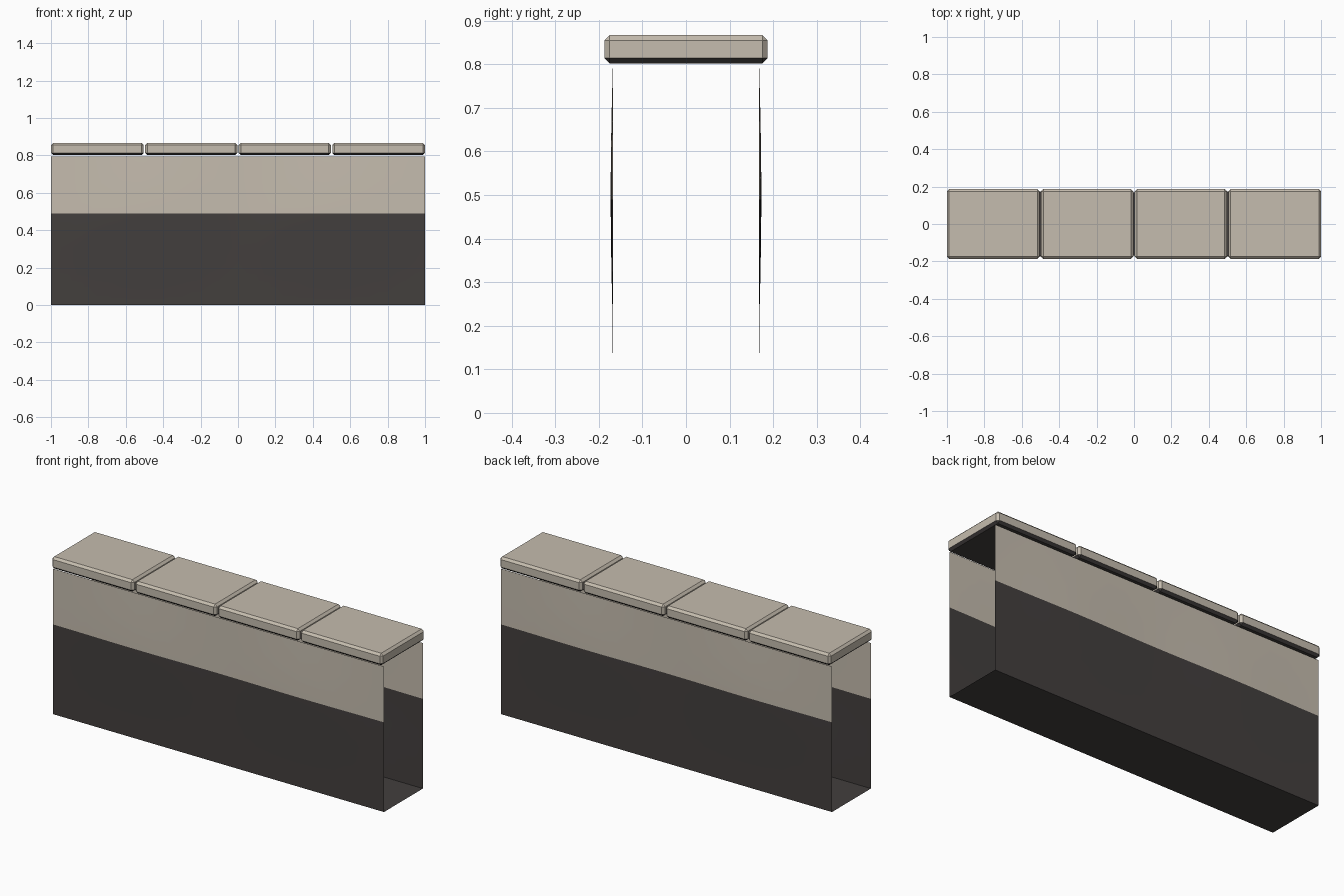
import bpy, bmesh, math

if "Cube" in bpy.data.objects:
    bpy.data.objects.remove(bpy.data.objects["Cube"])


def material(name, rgb):
    m = bpy.data.materials.new(name)
    m.diffuse_color = (*rgb, 1)
    m.use_nodes = True
    m.node_tree.nodes["Principled BSDF"].inputs["Base Color"].default_value = m.diffuse_color
    return m


beige = material("beige stone", (0.56, 0.505, 0.425))
dark = material("dark grey base", (0.056, 0.050, 0.048))


def finish(bm, name):
    mesh = bpy.data.meshes.new(name)
    bm.to_mesh(mesh)
    bm.free()
    mesh.materials.append(beige)
    mesh.materials.append(dark)
    obj = bpy.data.objects.new(name, mesh)
    bpy.context.collection.objects.link(obj)
    return obj


HALF_DEPTH = 0.168
SPLIT = 0.49          # height where the dark paint ends
ROWS = [0, 0.12, 0.225, 0.31, 0.40, SPLIT, 0.58, 0.68, 0.795]
COLS = 20


def bulge(x, z):
    # two very shallow swellings along the wall
    if not 0.2 < z < 0.79:
        return 0
    return 0.005 * math.sin(math.pi * (z - 0.2) / 0.6) * math.sin(math.pi * x) ** 2


# Thin front and back wall sheets, painted dark below and beige above
for side, name in ((-1, "front_wall"), (1, "back_wall")):
    bm = bmesh.new()
    grid = []
    for z in ROWS:
        row = []
        for i in range(COLS + 1):
            x = -1 + 2 * i / COLS
            row.append(bm.verts.new((x, side * (HALF_DEPTH + bulge(x, z)), z)))
        grid.append(row)
    for r in range(len(ROWS) - 1):
        for i in range(COLS):
            quad = [grid[r][i], grid[r][i + 1], grid[r + 1][i + 1], grid[r + 1][i]]
            face = bm.faces.new(quad if side < 0 else quad[::-1])
            face.material_index = 1 if ROWS[r] < SPLIT else 0
            face.smooth = True
    finish(bm, name)

# Floor sheet joining the two walls
bm = bmesh.new()
corners = [(-1, -1), (-1, 1), (1, 1), (1, -1)]
floor = bm.faces.new([bm.verts.new((x, y * HALF_DEPTH, 0)) for x, y in corners])
floor.material_index = 1
finish(bm, "floor")

# Four chamfered coping stones with dark undersides
Z0, Z1 = 0.802, 0.867
for k in range(4):
    left = -1 if k == 0 else -1 + 0.5 * k + 0.004
    right = 1 if k == 3 else -0.5 + 0.5 * k - 0.004
    bm = bmesh.new()
    bmesh.ops.create_cube(bm, size=1)
    for v in bm.verts:
        v.co.x = (left + right) / 2 + v.co.x * (right - left)
        v.co.y *= 0.374
        v.co.z = (Z0 + Z1) / 2 + v.co.z * (Z1 - Z0)
    bmesh.ops.bevel(bm, geom=bm.edges[:], offset=0.012, segments=1, affect='EDGES')
    bm.normal_update()
    for f in bm.faces:
        f.material_index = 1 if f.normal.z < -0.3 else 0
    finish(bm, f"coping_stone_{k + 1}")
